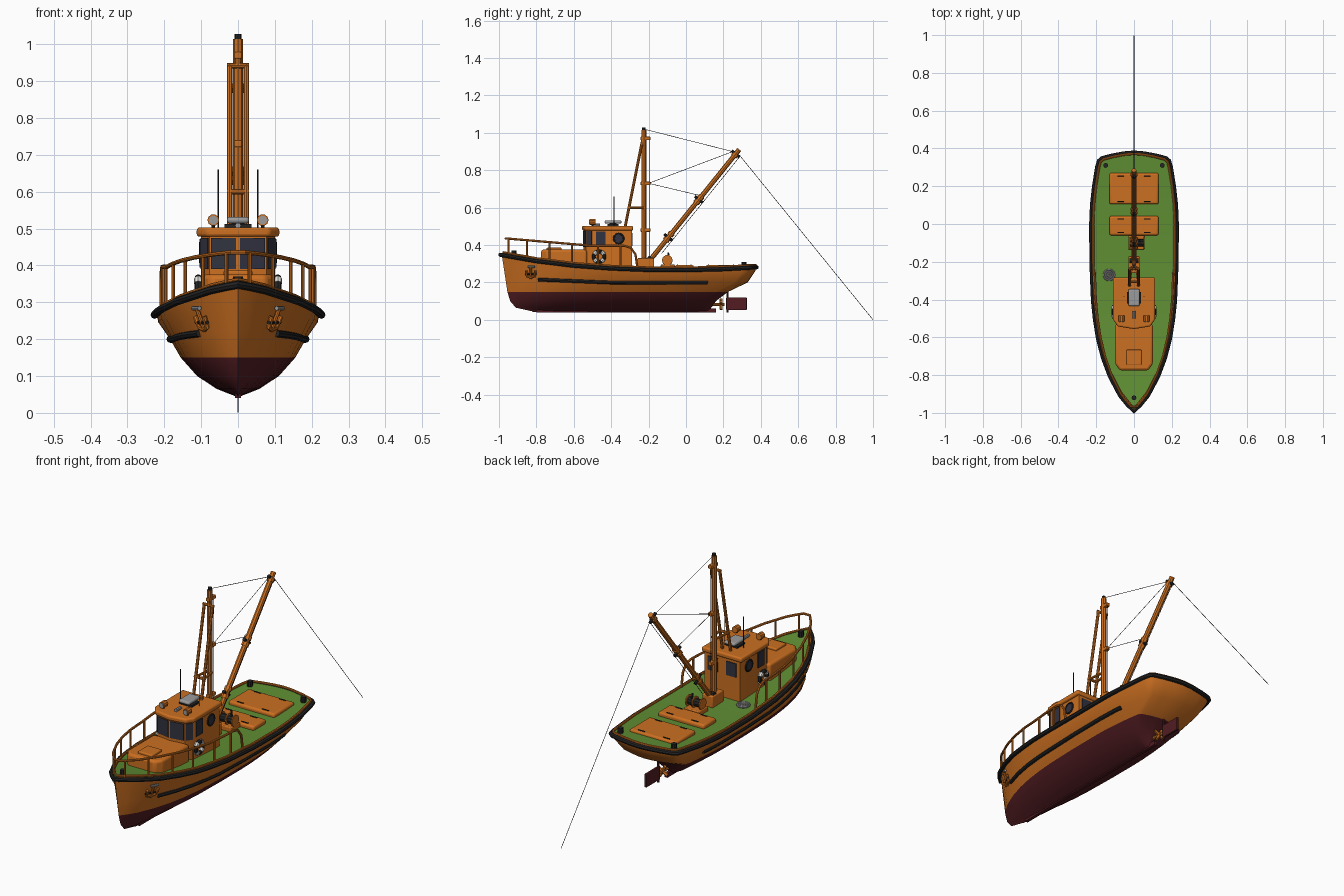
import bpy, bmesh, math
from mathutils import Vector

if "Cube" in bpy.data.objects:
    bpy.data.objects.remove(bpy.data.objects["Cube"])

def mat(name, c):
    m = bpy.data.materials.new(name)
    m.diffuse_color = (*c, 1)
    m.use_nodes = True
    m.node_tree.nodes["Principled BSDF"].inputs["Base Color"].default_value = m.diffuse_color
    return m

ORANGE = mat("orange_paint", (.60, .16, .015))
RED = mat("antifouling_maroon", (.085, .012, .016))
GREEN = mat("deck_green", (.115, .27, .033))
BLACK = mat("black_rubber", (.018, .018, .018))
GLASS = mat("dark_glass", (.03, .032, .05))
GREY = mat("grey_metal", (.33, .33, .33))
WHITE = mat("white_paint", (.75, .75, .72))

def finish(name, me, *mats):
    for m in mats:
        me.materials.append(m)
    me.shade_smooth()
    me.set_sharp_from_angle(angle=math.radians(35))
    ob = bpy.data.objects.new(name, me)
    bpy.context.collection.objects.link(ob)
    return ob

def from_bm(name, bm, *mats):
    bmesh.ops.recalc_face_normals(bm, faces=bm.faces)
    me = bpy.data.meshes.new(name)
    bm.to_mesh(me)
    bm.free()
    return finish(name, me, *mats)

def tube(name, pts, r, m, cyclic=False, res=2):
    cu = bpy.data.curves.new(name, 'CURVE')
    cu.dimensions = '3D'
    cu.bevel_depth, cu.bevel_resolution, cu.use_fill_caps = r, res, True
    sp = cu.splines.new('POLY')
    sp.points.add(len(pts) - 1)
    for p, q in zip(sp.points, pts):
        p.co = (*q, 1)
    sp.use_cyclic_u = cyclic
    tmp = bpy.data.objects.new(name, cu)
    me = bpy.data.meshes.new_from_object(tmp)
    bpy.data.objects.remove(tmp)
    me.materials.clear()
    return finish(name, me, m)

def prism(name, pts, z0, z1, m, bevel=0):
    bm = bmesh.new()
    f = bm.faces.new([bm.verts.new((x, y, z0)) for x, y in pts])
    ext = bmesh.ops.extrude_face_region(bm, geom=[f])
    bmesh.ops.translate(bm, vec=(0, 0, z1 - z0), verts=[v for v in ext['geom'] if isinstance(v, bmesh.types.BMVert)])
    ob = from_bm(name, bm, m)
    if bevel:
        b = ob.modifiers.new("bevel", 'BEVEL')
        b.width, b.segments = bevel, 3
    return ob

def box(name, x0, x1, y0, y1, z0, z1, m, bevel=0):
    return prism(name, [(x0, y0), (x1, y0), (x1, y1), (x0, y1)], z0, z1, m, bevel)

def ring(name, c, axis, R, r, m):
    q = Vector(axis).to_track_quat('Z', 'Y')
    pts = [Vector(c) + q @ Vector((R * math.cos(a), R * math.sin(a), 0)) for a in [i * math.tau / 20 for i in range(20)]]
    return tube(name, pts, r, m, True)

def lerp(tab, v):
    for (a, p), (b, q) in zip(tab, tab[1:]):
        if v <= b:
            return p + (q - p) * max(0, v - a) / (b - a)
    return tab[-1][1]

# Hull lines: plan of the sheer, sheer height, and levels (bow y, stern y, width scale, height)
PLAN = [(-.985, 0), (-.95, .033), (-.9, .073), (-.8, .125), (-.7, .162), (-.6, .187), (-.5, .203), (-.4, .213), (-.2, .221),
        (0, .222), (.1, .218), (.2, .207), (.3, .191), (.332, .182), (.346, .165), (.36, .11), (.371, .05), (.375, 0)]
SHEER = [(-.985, .358), (-.8, .325), (-.6, .3), (-.4, .285), (-.2, .277), (0, .276), (.2, .281), (.375, .291)]
sheer = lambda y: lerp(SHEER, y)
LEVELS = [(-.985, .375, 1, sheer), (-.982, .37, .975, lambda y: sheer(y) - .03),
          (-.966, .33, .83, lambda y: .2 + .04 * max(0, -.4 - y)), (-.955, .225, .70, lambda y: .15),
          (-.94, .16, .50, lambda y: .1), (-.91, .135, .26, lambda y: .065), (-.82, .12, .03, lambda y: .045)]

def hull_pt(level, ysheer):
    y0, y1, k, zf = LEVELS[level]
    y = y0 + (y1 - y0) * (ysheer + .985) / 1.36
    return Vector((lerp(PLAN, ysheer) * k, y, zf(y)))

flip = lambda p, s: Vector((p[0] * s, p[1], p[2]))
bm = bmesh.new()
for s in (1, -1):
    rows = [[bm.verts.new(flip(hull_pt(l, y), s)) for y, _ in PLAN] for l in range(len(LEVELS))]
    for l in range(len(rows) - 1):
        for i in range(len(PLAN) - 1):
            f = bm.faces.new((rows[l][i], rows[l][i + 1], rows[l + 1][i + 1], rows[l + 1][i]))
            f.material_index = int(l >= 3)
    # keel bottom strip
    for i in range(len(PLAN) - 1):
        a, b = rows[-1][i], rows[-1][i + 1]
        f = bm.faces.new((a, b, bm.verts.new((0, b.co.y, .043)), bm.verts.new((0, a.co.y, .043))))
        f.material_index = 1
bmesh.ops.remove_doubles(bm, verts=bm.verts, dist=.0002)
from_bm("hull", bm, ORANGE, RED)
box("keel", -.008, .008, -.8, .16, .04, .062, RED)

# Deck
bm = bmesh.new()
prev = None
for y, w in PLAN:
    cur = [bm.verts.new((w * k, y, sheer(y) - .004)) for k in (-.99, 0, .99)]
    if prev:
        for a in (0, 1):
            bm.faces.new((prev[a], prev[a + 1], cur[a + 1], cur[a]))
    prev = cur
from_bm("deck", bm, GREEN)

# Rubber fender and orange toe rail around the sheer, lower strakes
def around(k, dz):
    right = [Vector((w * k, y * (1 + (k - 1) * .4), sheer(y) + dz)) for y, w in PLAN]
    return right + [flip(p, -1) for p in right[-2:0:-1]]
tube("sheer_fender", around(1.02, -.010), .011, BLACK, True)
tube("toe_rail", around(.975, .003), .006, ORANGE, True)
for s in (1, -1):
    tube("side_strake", [flip(hull_pt(2, y), s) for y in (-.8, -.7, -.6, -.5, -.4, -.2, 0, .1, .15)], .010, BLACK)

# Rudder and propeller
box("rudder", -.006, .006, .215, .325, .052, .12, RED, .003)
tube("rudder_stock", [(0, .222, .04), (0, .222, .17)], .006, RED)
tube("propeller_shaft", [(0, .1, .083), (0, .205, .083)], .008, ORANGE)
for i in range(4):
    a = i * math.pi / 2 + .5
    d = Vector((math.cos(a), 0, math.sin(a)))
    tube("propeller_blade", [Vector((0, .188, .083)) + d * t for t in (0, .032)], .008, ORANGE, res=1)

# Forward trunk cabin and its hatch
prism("trunk_cabin", [(-.1, -.53), (-.1, -.74), (-.075, -.775), (.075, -.775), (.1, -.74), (.1, -.53)], .28, .375, ORANGE, .012)
box("trunk_hatch", -.04, .04, -.745, -.665, .37, .386, ORANGE, .005)

# Wheelhouse with overhanging roof
HOUSE = [(.1, -.29), (.1, -.50), (.077, -.535), (0, -.548), (-.077, -.535), (-.1, -.50), (-.1, -.29)]
prism("wheelhouse", HOUSE, .26, .485, ORANGE)
prism("wheelhouse_roof", [(x * 1.12, -.415 + (y + .415) * 1.06) for x, y in HOUSE], .478, .503, ORANGE, .008)

def window(p, q, z0, z1):
    p, q = Vector(p), Vector(q)
    n = Vector(((q - p).y, -(q - p).x)).normalized()
    if n.dot((p + q) / 2 - Vector((0, -.41))) < 0:
        n = -n
    c = [p - n * .003, q - n * .003, q + n * .004, p + n * .004]
    prism("window", c, z0, z1, GLASS)

for s in (1, -1):
    window((.005 * s, -.547), (.072 * s, -.536), .39, .474)
    window((.08 * s, -.531), (.098 * s, -.504), .39, .474)
    window((.1 * s, -.48), (.1 * s, -.43), .395, .472)
    window((.025 * s, -.29), (.08 * s, -.29), .395, .465)
    # porthole, lifebuoy
    ring("porthole_rim", (.101 * s, -.36, .435), (1, 0, 0), .026, .005, BLACK)
    tube("porthole_glass", [(.095 * s, -.36, .435), (.103 * s, -.36, .435)], .024, GLASS, res=4)
    ring("lifebuoy", (.108 * s, -.465, .338), (1, 0, 0), .028, .010, BLACK)
    for a in range(4):
        t = math.pi / 4 + a * math.pi / 2
        P = [(.108 * s, -.465 + .028 * math.cos(t + d), .338 + .028 * math.sin(t + d)) for d in (-.3, 0, .3)]
        tube("lifebuoy_band", P, .0115, WHITE)
    # searchlight and aerial
    tube("searchlight_post", [(.067 * s, -.5, .5), (.067 * s, -.5, .515)], .005, BLACK)
    tube("searchlight", [(.067 * s, -.515, .523), (.067 * s, -.485, .523)], .016, ORANGE, res=3)
    tube("searchlight_lens", [(.067 * s, -.519, .523), (.067 * s, -.514, .523)], .012, GREY, res=3)
    tube("aerial", [(.053 * s, -.385, .5), (.053 * s, -.385, .66)], .002, BLACK, res=1)
    # bollards
    tube("stern_bollard", [(.15 * s, .31, .28), (.15 * s, .31, .31)], .013, BLACK)
    # anchor on the bow
    A = lambda y, z: (s * (.1 + .5 * (y + .83) + .35 * (z - .25)), y, z)
    tube("anchor_shank", [A(-.83, .22), A(-.83, .285)], .006, ORANGE)
    tube("anchor_flukes", [A(-.855, .262), A(-.85, .232), A(-.83, .226), A(-.81, .232), A(-.805, .262)], .007, ORANGE)
    tube("hawse_pipe", [A(-.845, .284), A(-.81, .284)], .006, GREY)
    tube("anchor_pad", [A(-.86, .245), A(-.80, .245)], .005, BLACK)
tube("bow_bollard", [(0, -.92, .33), (0, -.92, .37)], .013, BLACK)

# Radar and roof hardware
tube("radar_post", [(0, -.39, .5), (0, -.39, .518)], .018, BLACK)
box("radar_scanner", -.03, .03, -.435, -.345, .514, .532, GREY, .008)
box("radar_base", -.036, .036, -.42, -.36, .502, .512, BLACK)
tube("roof_horn", [(0, -.5, .508), (0, -.46, .508)], .008, GREY)

# Guard rail with stanchions
def rail(y, z=None):
    return Vector((lerp(PLAN, y) * .95, y, z if z else .436 - .085 * (y + .97) if y < -.5 else .396))
side = [rail(y) for y in (-.965, -.93, -.9, -.8, -.7, -.6, -.5, -.4, -.33)]
side += [rail(-.295, .385), rail(-.27, .35), rail(-.26, .28)]
tube("guard_rail", [flip(p, -1) for p in side[::-1]] + side, .006, ORANGE)
for s in (1, -1):
    for y in (-.95, -.85, -.73, -.61, -.47, -.35):
        tube("stanchion", [flip(rail(y), s), flip(rail(y, sheer(y)), s)], .005, ORANGE)

# Mast, raking legs and fittings
tube("mast", [(0, -.225, .27), (0, -.225, 1.015)], .013, ORANGE)
tube("mast_cap", [(0, -.225, .985), (0, -.225, 1.028)], .009, BLACK)
for s in (1, -1):
    tube("mast_leg", [(.023 * s, -.325, .5), (.023 * s, -.236, .945)], .0075, ORANGE)
    tube("leg_brace", [(.023 * s, -.308, .6), (.012 * s, -.225, .6)], .006, ORANGE)
for z in (.6, .942):
    y = -.325 + .089 * (z - .5) / .445
    tube("leg_crossbar", [(-.03, y, z), (.03, y, z)], .007, ORANGE)
tube("leg_top_tie", [(0, -.236, .942), (0, -.225, .99)], .008, ORANGE)
for z in (.48, .73, .97):
    box("mast_block", -.010, .010, -.243, -.19, z - .009, z + .009, ORANGE, .003)
box("mast_step", -.03, .03, -.26, -.17, .27, .33, ORANGE, .005)
tube("gooseneck", [(-.025, -.195, .33), (.025, -.195, .33)], .012, BLACK)

# Cargo boom, blocks and rigging
b0, b1 = Vector((0, -.2, .31)), Vector((0, .28, .905))
boom = lambda t, off=0: b0.lerp(b1, t) + Vector((0, .78, -.63)) * off
tube("boom", [boom(0), boom(1.01)], .013, ORANGE)
for t in (.2, .25, .54, .58, .96):
    tube("boom_band", [boom(t - .012), boom(t + .012)], .018, ORANGE)
for t in (.22, .56, .97):
    tube("boom_block", [boom(t, -.028), boom(t, .028)], .008, BLACK)
rope = lambda n, *p: tube(n, p, .0014, BLACK, res=0)
rope("topping_line", (0, -.225, 1.02), boom(.97, -.02))
rope("middle_stay", (0, -.2, .73), boom(.97, -.02))
rope("lower_stay", (0, -.2, .73), boom(.58, -.02))
rope("boom_fall", boom(.1, .026), boom(.97, .026))
rope("mast_halyard", (0, -.195, .34), (0, -.195, .98))
rope("trailing_line", boom(.98, .02), (0, .999, .0015))

# Winch on the after deck
box("winch_base", -.03, .055, -.135, -.06, .27, .295, ORANGE, .004)
tube("winch_drum", [(-.02, -.1, .318), (.05, -.1, .318)], .02, BLACK, res=3)
for x in (-.025, .015, .05):
    tube("winch_flange", [(x, -.1, .318), (x + .006, -.1, .318)], .029, ORANGE, res=3)
tube("winch_lever", [(.03, -.09, .3), (.03, -.095, .36)], .005, BLACK)

# Cargo hatches with grab handles, coiled line on deck
for n, y0, y1 in (("small_hatch", -.06, .042), ("large_hatch", .105, .27)):
    box(n, -.13, .13, y0, y1, .265, .293, ORANGE, .010)
    for x in (-.07, .07):
        for y in (y0 + .015, y1 - .015):
            tube("hatch_handle", [(x - .018, y, .294), (x + .018, y, .294)], .003, BLACK)
for r in (.008, .018, .028):
    ring("rope_coil", (-.132, -.27, .279), (0, 0, 1), r, .005, GREY)
